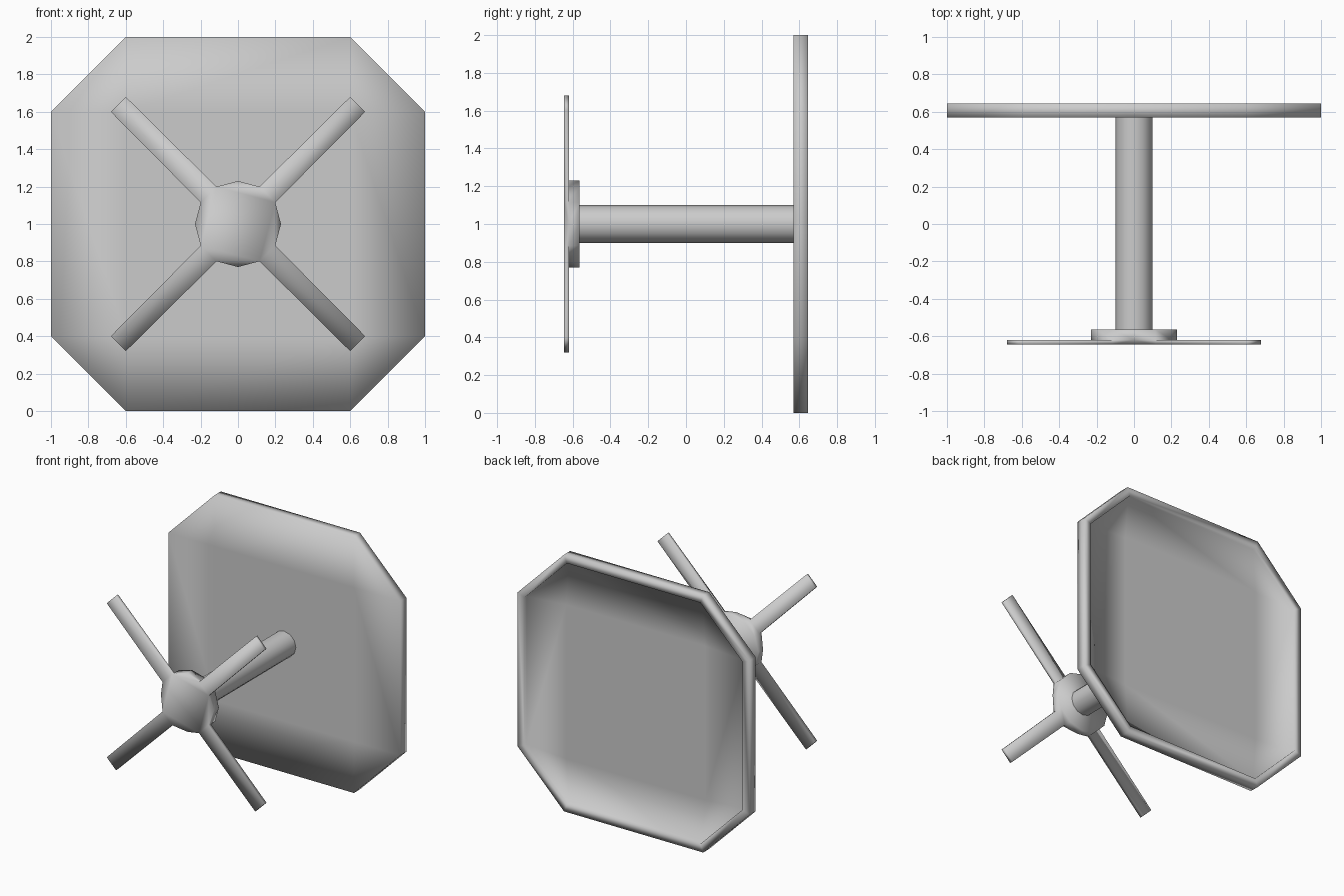
import bpy, bmesh, math

if "Cube" in bpy.data.objects:
    bpy.data.objects.remove(bpy.data.objects["Cube"])


def make_object(name, bm):
    bmesh.ops.recalc_face_normals(bm, faces=bm.faces)
    for f in bm.faces:
        f.smooth = True
    me = bpy.data.meshes.new(name)
    bm.to_mesh(me)
    bm.free()
    ob = bpy.data.objects.new(name, me)
    bpy.context.collection.objects.link(ob)
    return ob


def octagon(bm, h, c, y):
    # Octagon ring: half-size h, corner cut starting at c
    pts = [(c, h), (h, c), (h, -c), (c, -h), (-c, -h), (-h, -c), (-h, c), (-c, h)]
    return [bm.verts.new((x, y, 1 + z)) for x, z in pts]


def bridge(bm, a, b):
    n = len(a)
    for i in range(n):
        j = (i + 1) % n
        bm.faces.new((a[i], a[j], b[j], b[i]))


def panel(bm, ring, y):
    # Centre square, four side strips and four corner triangles
    s = [bm.verts.new((0.6 * x, y, 1 + 0.6 * z))
         for x, z in ((1, 1), (1, -1), (-1, -1), (-1, 1))]
    bm.faces.new(s)
    for i in range(4):
        a, b, c = ring[2 * i], ring[2 * i + 1], ring[(2 * i + 2) % 8]
        bm.faces.new((s[i], a, b))
        bm.faces.new((s[i], b, c, s[(i + 1) % 4]))


# Shallow octagonal dish, open at the back
FLOOR = 0.62
bm = bmesh.new()
front = octagon(bm, 1.0, 0.6, 0.57)
back = octagon(bm, 1.0, 0.6, 0.645)
lip = octagon(bm, 0.94, 0.575, 0.645)
floor = octagon(bm, 0.94, 0.575, FLOOR)
panel(bm, front, 0.57)
bridge(bm, front, back)
bridge(bm, back, lip)
bridge(bm, lip, floor)
panel(bm, floor, FLOOR)
make_object("dish", bm)

# Round shaft between dish and hub, its ends hidden so left open
bpy.ops.mesh.primitive_cylinder_add(vertices=12, radius=0.1, depth=1.135,
                                    end_fill_type='NOTHING',
                                    location=(0, 0.0035, 1),
                                    rotation=(math.pi / 2, 0, 0))
bpy.context.object.name = "shaft"
bpy.ops.object.shade_smooth()

# Twelve-sided hub with four arms growing from its diagonal sides
bm = bmesh.new()
R, Y0, Y1, Y2 = 0.23, -0.564, -0.62, -0.645


def hub_vert(i, y):
    a = i * math.pi / 6
    return bm.verts.new((R * math.sin(a), y, 1 + R * math.cos(a)))


rear = [hub_vert(i, Y0) for i in range(12)]
mid = [hub_vert(i, Y1) for i in range(12)]
cap = [mid[i] if i % 3 == 0 else hub_vert(i, Y2) for i in range(12)]
bridge(bm, rear, mid)
bm.faces.new(rear)
# Flat cap over the arm roots, bevelled down at the four side points
bm.faces.new([cap[i] for i in range(12) if i % 3])
for i in range(12):
    j = (i + 1) % 12
    if i % 3 == 0:
        bm.faces.new((cap[i - 1], cap[i], cap[j]))
        bm.faces.new((mid[i], mid[j], cap[j]))
    elif i % 3 == 2:
        bm.faces.new((mid[i], mid[j], cap[i]))
    else:
        sx = math.copysign(1, mid[i].co.x)
        sz = math.copysign(1, mid[i].co.z - 1)
        base = [mid[i], mid[j], cap[j], cap[i]]
        tip = []
        for v in base:
            steep = abs(v.co.z - 1) > abs(v.co.x)
            x, z = (0.6, 0.68) if steep else (0.68, 0.6)
            tip.append(bm.verts.new((sx * x, v.co.y, 1 + sz * z)))
        bridge(bm, base, tip)
        bm.faces.new(tip)
make_object("hub_with_arms", bm)
